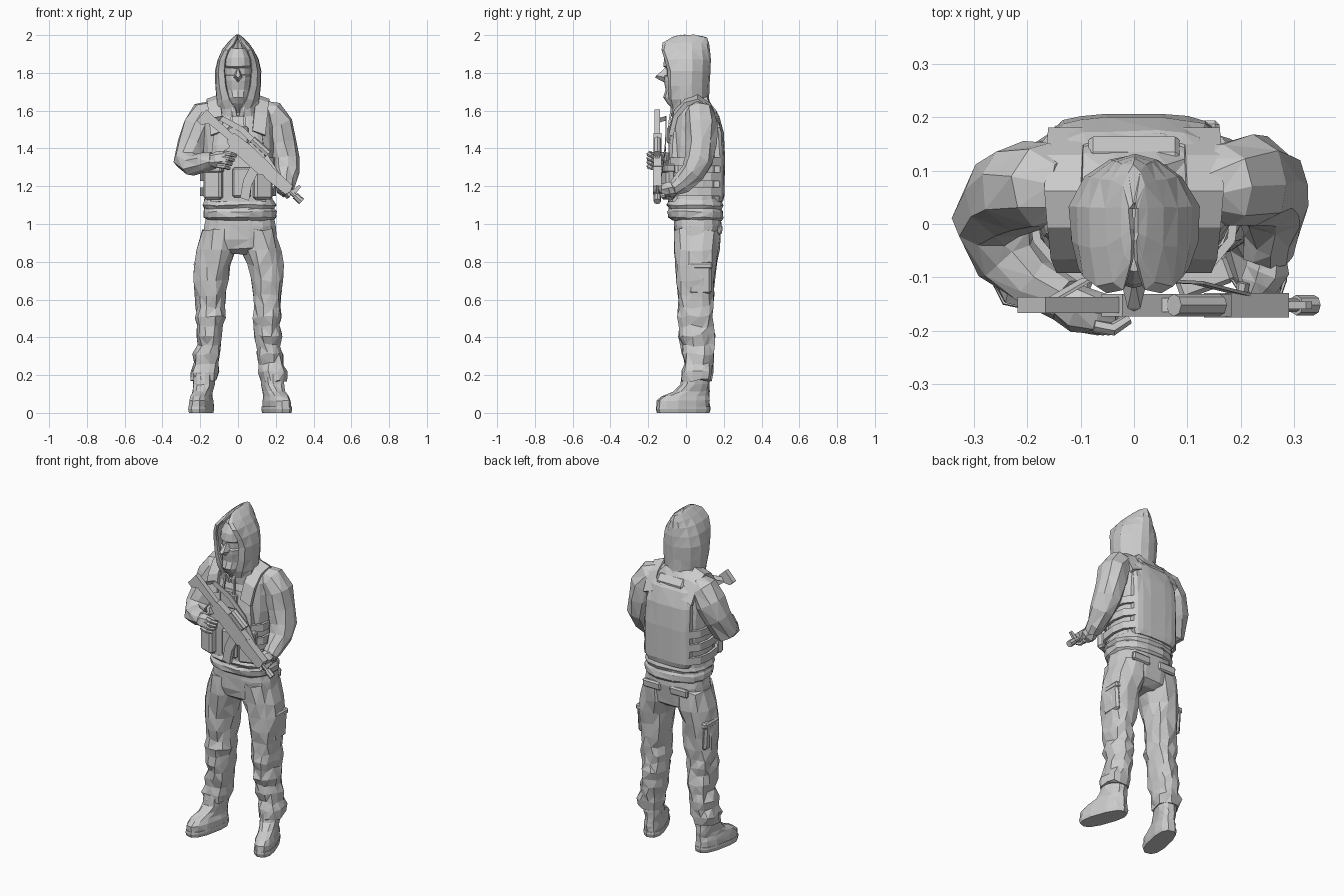
import bpy, bmesh, math, random
from mathutils import Vector, Matrix

random.seed(4)


def finish(name, verts, faces, tri=True):
    me = bpy.data.meshes.new(name)
    me.from_pydata([tuple(v) for v in verts], [], faces)
    bm = bmesh.new()
    bm.from_mesh(me)
    bmesh.ops.recalc_face_normals(bm, faces=bm.faces)
    if tri:
        bmesh.ops.triangulate(bm, faces=bm.faces)
    bm.to_mesh(me)
    bm.free()
    ob = bpy.data.objects.new(name, me)
    bpy.context.collection.objects.link(ob)
    return ob


def skin(name, rings):
    """Bridge equal closed rings and cap the ends."""
    n = len(rings[0])
    faces = [(i * n + j, i * n + (j + 1) % n, (i + 1) * n + (j + 1) % n, (i + 1) * n + j)
             for i in range(len(rings) - 1) for j in range(n)]
    faces += [tuple(range(n)), tuple(range((len(rings) - 1) * n, len(rings) * n))]
    return finish(name, [v for r in rings for v in r], faces)


def jit(a):
    return Vector((random.uniform(-a, a), random.uniform(-a, a), random.uniform(-a, a)))


def loft(name, secs, n=12, p=2.0, j=0.0):
    """Horizontal superellipse rings: (z, cx, cy, rx, ry)."""
    rings = []
    for z, cx, cy, rx, ry in secs:
        ring = []
        for k in range(n):
            a = 2 * math.pi * (k + 0.5) / n
            c, s = math.cos(a), math.sin(a)
            ring.append(Vector((cx + rx * math.copysign(abs(c) ** (2 / p), c),
                                cy + ry * math.copysign(abs(s) ** (2 / p), s), z)) + jit(j))
        rings.append(ring)
    return skin(name, rings)


def limb(name, path, n=8, j=0.0):
    """Round tube along (x, y, z, r) stations."""
    pts = [Vector(s[:3]) for s in path]
    rings, prev, q = [], Vector((0, 0, 1)), Matrix.Identity(3)
    for i, s in enumerate(path):
        t = (pts[min(i + 1, len(pts) - 1)] - pts[max(i - 1, 0)]).normalized()
        q = prev.rotation_difference(t).to_matrix() @ q
        prev = t
        rings.append([pts[i] + q @ Vector((s[3] * math.cos(2 * math.pi * k / n),
                                           s[3] * math.sin(2 * math.pi * k / n), 0)) + jit(j)
                      for k in range(n)])
    return skin(name, rings)


def box(name, c, size, rot=(0, 0, 0), bevel=0.008):
    me = bpy.data.meshes.new(name)
    bm = bmesh.new()
    bmesh.ops.create_cube(bm, size=1, matrix=Matrix.Diagonal((*size, 1)))
    bm.to_mesh(me)
    bm.free()
    ob = bpy.data.objects.new(name, me)
    bpy.context.collection.objects.link(ob)
    ob.location, ob.rotation_euler = c, rot
    m = ob.modifiers.new("bevel", 'BEVEL')
    m.width, m.segments = bevel, 1
    return ob


def strip(name, pts, wdir, thick):
    """Flat ribbon along pts; wdir is the half-width vector."""
    w, v = Vector(wdir), [Vector(p) for p in pts]
    ob = finish(name, [p - w for p in v] + [p + w for p in v],
                [(i, i + 1, len(v) + i + 1, len(v) + i) for i in range(len(v) - 1)], False)
    m = ob.modifiers.new("thick", 'SOLIDIFY')
    m.thickness, m.offset = thick, 0
    return ob


# Trousers: seat, legs, thigh pockets, boots
loft("trouser_seat", [(1.06, .01, .06, .18, .125), (.99, .01, .06, .19, .128), (.92, .01, .06, .197, .122),
                      (.87, .01, .06, .185, .11), (.84, .01, .06, .1, .07)], 16, 2.5, .004)
LEG = [(.97, .10, .06, .09, .12), (.86, .115, .057, .108, .118), (.78, .138, .055, .092, .112),
       (.70, .142, .055, .088, .103), (.62, .144, .056, .08, .1), (.56, .148, .052, .075, .09),
       (.51, .147, .048, .079, .096), (.46, .148, .055, .068, .088), (.41, .152, .056, .073, .095),
       (.36, .153, .062, .062, .086), (.31, .165, .064, .072, .088), (.26, .17, .064, .063, .078),
       (.22, .178, .062, .075, .085), (.17, .18, .058, .066, .076)]
for s, side, turn in ((1, "left", 20), (-1, "right", -12)):
    off = .008 if s > 0 else 0
    loft(side + "_trouser_leg", [(z, s * x + off, y, rx, ry) for z, x, y, rx, ry in LEG], 12, 2.3, .009)
    box(side + "_thigh_pocket", (s * .213 + off, .075, .71), (.03, .12, .16), (0, s * .06, 0), .012)
    box(side + "_pocket_flap", (s * .216 + off, .075, .78), (.036, .13, .035), (0, s * .06, 0))
    box(side + "_back_pocket", (s * .09 + .01, .18, .97), (.12, .025, .05), (-.1, 0, 0))
    boot = loft(side + "_boot", [(.03, 0, -.015, .056, .143), (.065, 0, -.015, .055, .142), (.09, 0, -.003, .05, .128),
                                 (.115, 0, .03, .048, .095), (.15, 0, .05, .055, .075), (.21, 0, .055, .058, .072)],
                12, 2.6, .003)
    sole = loft(side + "_boot_sole", [(0, 0, -.015, .056, .142), (.02, 0, -.015, .06, .148),
                                      (.033, 0, -.015, .059, .146)], 12, 2.6)
    for o in (boot, sole):
        o.location = (s * .192 + off, 0, 0)
        o.rotation_euler.z = math.radians(turn)

# Jacket body and gathered hem
loft("jacket_body", [(1.08, .005, .05, .185, .14), (1.18, 0, .052, .18, .14), (1.3, 0, .055, .182, .14),
                     (1.42, 0, .055, .19, .138), (1.52, 0, .055, .195, .13), (1.58, 0, .055, .185, .112),
                     (1.63, 0, .055, .155, .085), (1.67, 0, .05, .09, .065)], 16, 2.5, .005)
loft("jacket_hem", [(1.02, .01, .06, .178, .128), (1.035, .01, .052, .193, .146), (1.065, .01, .05, .195, .149),
                    (1.08, .01, .05, .186, .14), (1.1, .008, .047, .196, .152), (1.13, .005, .05, .185, .14)],
     16, 2.5, .004)

# Arms and gloved hands
limb("left_sleeve", [(.13, .065, 1.6, .06), (.165, .072, 1.58, .082), (.208, .078, 1.52, .086), (.232, .08, 1.43, .08),
                     (.252, .07, 1.34, .078), (.258, .035, 1.27, .066), (.256, -.02, 1.215, .055),
                     (.25, -.06, 1.19, .043)], 9, .006)
limb("right_sleeve", [(-.13, .065, 1.6, .06), (-.165, .07, 1.58, .082), (-.208, .07, 1.51, .086), (-.245, .05, 1.42, .08),
                      (-.272, .01, 1.335, .074), (-.24, -.06, 1.31, .06), (-.185, -.11, 1.325, .052),
                      (-.13, -.14, 1.34, .042)], 9, .006)
limb("left_glove", [(.252, -.05, 1.195, .035), (.247, -.085, 1.185, .042), (.235, -.115, 1.18, .036),
                    (.225, -.135, 1.185, .02)], 7, .004)
limb("right_glove", [(-.15, -.135, 1.335, .035), (-.105, -.16, 1.34, .043), (-.065, -.168, 1.345, .04),
                     (-.03, -.165, 1.35, .026)], 7, .004)
for i in range(4):
    limb("right_finger", [(-.075 - .012 * i, -.19, 1.375 - .022 * i, .012), (-.04 - .01 * i, -.197, 1.37 - .022 * i, .013),
                          (-.01 - .012 * i, -.178, 1.36 - .022 * i, .01)], 6)
    limb("left_finger", [(.205 + .02 * i, -.11, 1.205 - .018 * i, .012), (.2 + .02 * i, -.14, 1.2 - .018 * i, .012),
                         (.21 + .02 * i, -.168, 1.21 - .018 * i, .01)], 6)

# Vest: plates, shoulder straps, side bands, pouches
loft("vest_back_plate", [(1.12, 0, .16, .135, .036), (1.15, 0, .162, .15, .043), (1.35, 0, .165, .152, .043),
                         (1.48, 0, .158, .15, .042), (1.57, 0, .135, .14, .04), (1.6, 0, .12, .13, .035)], 16, 3, .002)
loft("vest_front_plate", [(1.12, 0, -.06, .15, .035), (1.3, 0, -.06, .15, .036), (1.42, 0, -.055, .14, .035),
                          (1.53, 0, -.045, .12, .03)], 12, 3, .003)
box("vest_grab_flap", (0, .138, 1.605), (.17, .03, .06), (.7, 0, 0))
for s, side in ((1, "left"), (-1, "right")):
    strip(side + "_shoulder_strap", [(s * .11, -.08, 1.48), (s * .12, -.055, 1.58), (s * .125, 0, 1.645),
                                     (s * .13, .06, 1.662), (s * .128, .12, 1.62), (s * .125, .17, 1.52)],
          (.034, 0, -s * .012), .025)
    for z in (1.17, 1.25, 1.33):
        strip(side + "_side_band", [(s * .14, -.08, z), (s * .182, -.03, z), (s * .194, .06, z),
                                    (s * .182, .13, z), (s * .14, .18, z)], (0, 0, .022), .016)
    box(side + "_front_pouch", (s * .13, -.095, 1.22), (.1, .05, .18), (0, 0, s * .35), .012)
    box(side + "_pouch_flap", (s * .13, -.099, 1.295), (.106, .056, .045), (0, 0, s * .35))
    strip(side + "_drawstring", [(s * .03, -.075, 1.62), (s * .035, -.088, 1.54), (s * .038, -.095, 1.43)],
          (.005, 0, 0), .01)
box("chest_pouch", (0, -.085, 1.47), (.11, .03, .09))
box("belly_pouch", (.02, -.1, 1.22), (.1, .04, .16), (0, 0, 0), .01)

# Head with face mask, nose and brow
loft("masked_head", [(1.58, 0, .02, .06, .06), (1.64, 0, -.01, .055, .09), (1.67, 0, -.02, .06, .1),
                     (1.71, 0, -.01, .068, .098), (1.76, 0, -.01, .075, .108), (1.785, 0, -.01, .077, .108),
                     (1.79, 0, -.005, .074, .098), (1.825, 0, -.005, .074, .1), (1.835, 0, -.01, .077, .11),
                     (1.88, 0, -.01, .072, .105), (1.93, 0, -.01, .045, .08)], 14, 2.2, .001)
finish("nose", [(0, -.1, 1.835), (-.026, -.1, 1.775), (.026, -.1, 1.775), (-.012, -.158, 1.785),
                (.012, -.158, 1.785), (0, -.164, 1.775), (0, -.105, 1.745)],
       [(0, 1, 3), (0, 3, 4), (0, 4, 2), (3, 5, 4), (1, 6, 5, 3), (2, 4, 5, 6), (0, 2, 6, 1)])

# Hood: open-fronted rings (z, half width, front y, back y, opening half width)
HOOD = [(1.57, .118, -.07, .15, .004), (1.61, .105, -.075, .13, .012), (1.66, .108, -.085, .115, .045),
        (1.73, .114, -.09, .118, .064), (1.81, .116, -.092, .125, .071), (1.87, .102, -.108, .124, .066),
        (1.92, .078, -.125, .12, .048), (1.955, .05, -.12, .116, .018), (1.985, .022, -.07, .105, .004),
        (1.997, .005, -.03, .04, .001)]
hv = []
for z, w, yf, yb, o in HOOD:
    half = [(o, yf), ((o + w) * .53, yf + .012), (w * .97, yf * .35), (w, .03), (w * .75, yb * .68), (w * .38, yb * .92)]
    ring = half + [(0, yb)] + [(-x, y) for x, y in reversed(half)]
    hv += [Vector((x, y, z)) + (jit(.002) if 0 < k < 12 else Vector()) for k, (x, y) in enumerate(ring)]
hood = finish("hood", hv, [(i * 13 + j, i * 13 + j + 1, i * 13 + j + 14, i * 13 + j + 13)
                           for i in range(len(HOOD) - 1) for j in range(12)])
m = hood.modifiers.new("thick", 'SOLIDIFY')
m.thickness, m.offset = .012, 0

# Rifle: outlines in (along, up) coordinates, laid diagonally over the chest
ORIGIN, U, V = Vector((-.185, -.152, 1.585)), Vector((.742, .0, -.67)), Vector((.67, 0, .742))


def slab(name, outline, width):
    return skin(name, [[ORIGIN + U * a + V * b + Vector((0, y, 0)) for a, b in outline]
                       for y in (-width / 2, width / 2)])


slab("rifle_stock", [(0, .028), (.0, -.05), (.03, -.052), (.06, -.02), (.21, -.012), (.21, .024)], .03)
slab("rifle_receiver", [(.19, .034), (.19, -.025), (.24, -.042), (.44, -.042), (.46, -.02), (.46, .04), (.3, .044)], .042)
slab("rifle_grip", [(.225, -.03), (.27, -.03), (.245, -.115), (.205, -.11)], .03)
slab("rifle_magazine", [(.37, -.035), (.425, -.035), (.445, -.11), (.49, -.18), (.445, -.2), (.395, -.12)], .026)
slab("rifle_handguard", [(.45, .036), (.45, -.026), (.47, -.034), (.61, -.026), (.62, .0), (.61, .034)], .046)
slab("rifle_sight_base", [(.28, .04), (.4, .04), (.39, .056), (.29, .056)], .026)
slab("rifle_front_sight", [(.62, .0), (.65, .0), (.645, .06), (.63, .06)], .014)
for nm, a0, a1, b, r in (("rifle_barrel", .6, .7, .004, .013), ("rifle_muzzle", .655, .7, .004, .019),
                         ("rifle_scope", .285, .4, .072, .021)):
    limb(nm, [(*(ORIGIN + U * a + V * b), r) for a in (a0, a1)], 8)

# Sling from the stock over the shoulder and down to the handguard
strip("rifle_sling", [(-.15, -.14, 1.55), (-.09, -.105, 1.56), (.02, -.105, 1.5), (.12, -.11, 1.4), (.22, -.135, 1.24)],
      (.009, 0, .012), .006)
